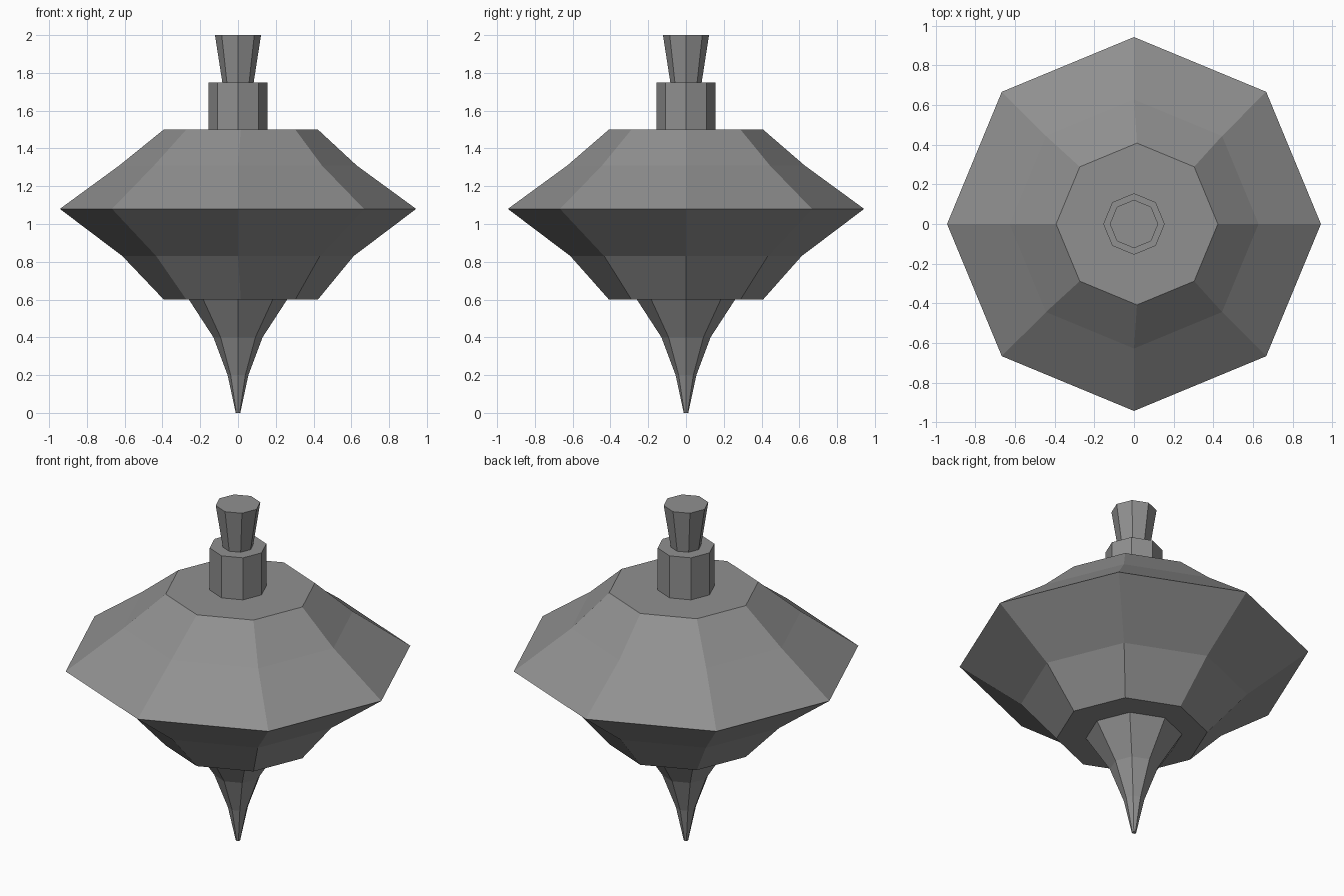
import bpy, bmesh
from math import cos, sin, pi

if "Cube" in bpy.data.objects:
    bpy.data.objects.remove(bpy.data.objects["Cube"])

SIDES = 8

# Dark grey finish shared by all parts
dark = bpy.data.materials.new("dark_grey")
dark.diffuse_color = (0.28, 0.28, 0.28, 1)
dark.use_nodes = True
dark.node_tree.nodes["Principled BSDF"].inputs["Base Color"].default_value = dark.diffuse_color


def lathe(name, profile):
    """Closed, flat-shaded turned part from (radius, z, x offset) rings."""
    bm = bmesh.new()
    rings = []
    for r, z, cx in profile:
        rings.append([bm.verts.new((cx + r * cos(2 * pi * i / SIDES),
                                    r * sin(2 * pi * i / SIDES), z))
                      for i in range(SIDES)])
    for a, b in zip(rings, rings[1:]):
        for i in range(SIDES):
            j = (i + 1) % SIDES
            bm.faces.new((a[i], a[j], b[j], b[i]))
    bm.faces.new(rings[0][::-1])
    bm.faces.new(rings[-1])
    bmesh.ops.recalc_face_normals(bm, faces=bm.faces)
    mesh = bpy.data.meshes.new(name)
    bm.to_mesh(mesh)
    bm.free()
    mesh.materials.append(dark)
    obj = bpy.data.objects.new(name, mesh)
    bpy.context.collection.objects.link(obj)
    return obj


# Pointed tip the top spins on
lathe("spinning_tip", [(0.012, 0, 0), (0.055, 0.2, 0), (0.13, 0.4, 0), (0.26, 0.6, 0)])

# Wide faceted body; its end rings sit slightly off centre
lathe("body", [(0.408, 0.6, 0.015), (0.612, 0.83, 0), (0.943, 1.08, 0),
               (0.628, 1.31, 0), (0.408, 1.5, 0.015)])

# Collar above the body
lathe("collar", [(0.155, 1.5, 0), (0.155, 1.75, 0)])

# Flared finger grip
lathe("grip", [(0.083, 1.75, 0), (0.122, 2.0, 0)])
